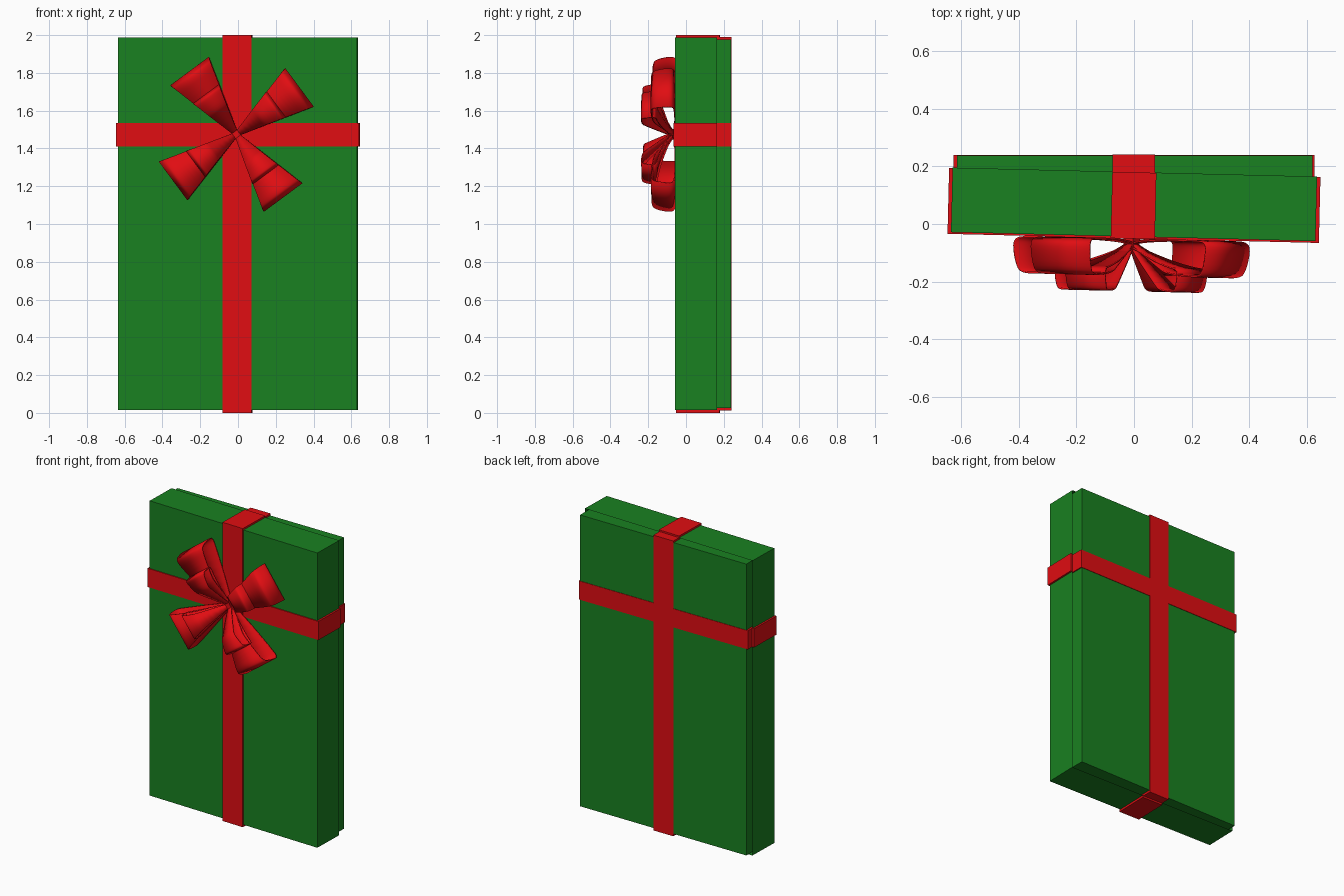
import bpy, bmesh, math
from mathutils import Matrix, Vector

if "Cube" in bpy.data.objects:
    bpy.data.objects.remove(bpy.data.objects["Cube"])


def material(name, color):
    m = bpy.data.materials.new(name)
    m.diffuse_color = color
    m.use_nodes = True
    m.node_tree.nodes["Principled BSDF"].inputs["Base Color"].default_value = m.diffuse_color
    return m


GREEN = material("green_paper", (0.01, 0.22, 0.015, 1))
RED = material("red_ribbon", (0.75, 0.004, 0.006, 1))

# the lid and bow sit slightly twisted on the base
PIVOT = Matrix.Translation((0, 0.065, 0))
TWIST = PIVOT @ Matrix.Rotation(math.radians(-1.4), 4, 'Z') @ PIVOT.inverted()


def finish(name, bm, mat, twist):
    if twist:
        bm.transform(TWIST)
    bmesh.ops.recalc_face_normals(bm, faces=bm.faces)
    me = bpy.data.meshes.new(name)
    bm.to_mesh(me)
    bm.free()
    me.materials.append(mat)
    ob = bpy.data.objects.new(name, me)
    bpy.context.collection.objects.link(ob)
    return ob


def box(name, x, y, z, mat, twist=False, hollow=0):
    bm = bmesh.new()
    size = [b - a for a, b in (x, y, z)]
    mid = [(a + b) / 2 for a, b in (x, y, z)]
    bmesh.ops.create_cube(bm, size=1, matrix=Matrix.Translation(mid) @ Matrix.Diagonal((*size, 1)))
    if hollow:  # open the back side, leaving a rim
        bm.normal_update()
        back = max(bm.faces, key=lambda f: f.calc_center_median().y)
        bmesh.ops.inset_region(bm, faces=[back], thickness=hollow)
        bmesh.ops.translate(bm, verts=back.verts, vec=(0, hollow - size[1], 0))
    return finish(name, bm, mat, twist)


# lid, open towards the back
box("lid", (-0.632, 0.632), (-0.044, 0.18), (0.014, 1.988), GREEN, True, 0.01)

# base tray inside the lid
box("base", (-0.613, 0.619), (0.0, 0.237), (0.026, 1.977), GREEN)

# ribbons on the lid: front strip plus the strips over the rim
for s, side in ((-1, "left"), (1, "right")):
    xs = sorted((s * 0.629, s * 0.644))
    box("lid_ribbon_" + side, xs, (-0.05, 0.179), (1.41, 1.535), RED, True)
for zs, side in (((0.0, 0.016), "bottom"), ((1.986, 2.0), "top")):
    box("lid_ribbon_" + side, (-0.078, 0.075), (-0.051, 0.179), zs, RED, True)
box("lid_ribbon_across", (-0.644, 0.644), (-0.05, -0.04), (1.41, 1.535), RED, True)
box("lid_ribbon_upright", (-0.078, 0.075), (-0.051, -0.04), (0.0, 2.0), RED, True)

# ribbons on the base, wrapping round the back
box("base_ribbon_across", (-0.626, 0.626), (0.15, 0.240), (1.41, 1.535), RED)
box("base_ribbon_upright", (-0.075, 0.073), (0.15, 0.241), (0.012, 1.989), RED)

# bow loops: closed profile of (radius, height), ribbon widens outwards
BIG = [(0.01, 0.01), (0.15, 0.0), (0.36, 0.0), (0.408, 0.004), (0.42, 0.035),
       (0.402, 0.115), (0.375, 0.13), (0.33, 0.13), (0.2, 0.122), (0.15, 0.098), (0.01, 0.025)]
SMALL = [(0.01, 0.025), (0.14, 0.075), (0.22, 0.095), (0.258, 0.1), (0.268, 0.12),
         (0.258, 0.175), (0.24, 0.185), (0.165, 0.18), (0.135, 0.155), (0.01, 0.04)]
CENTRE = Vector((-0.005, -0.05, 1.475))


def rounded(pts, steps=2):
    for _ in range(steps):
        out = []
        for (ax, ay), (bx, by) in zip(pts, pts[1:] + pts[:1]):
            out += [(ax * .75 + bx * .25, ay * .75 + by * .25),
                    (ax * .25 + bx * .75, ay * .25 + by * .75)]
        pts = out
    return pts


def bow_loop(name, profile, angle):
    a = math.radians(angle)
    along = Vector((math.cos(a), 0, math.sin(a)))
    across = Vector((-math.sin(a), 0, math.cos(a)))
    bm = bmesh.new()
    rows = []
    for r, h in rounded(profile):
        p = CENTRE + along * r + Vector((0, -h, 0))
        half = 0.012 + 0.275 * r
        rows.append([bm.verts.new(p + across * half * s) for s in (-1, 1)])
    for p, q in zip(rows, rows[1:] + rows[:1]):
        bm.faces.new((p[0], p[1], q[1], q[0]))
    ob = finish(name, bm, RED, True)
    sol = ob.modifiers.new("thickness", 'SOLIDIFY')
    sol.thickness = 0.006
    sol.offset = -1
    bpy.ops.object.select_all(action='DESELECT')
    ob.select_set(True)
    bpy.context.view_layer.objects.active = ob
    bpy.ops.object.shade_smooth_by_angle(angle=math.radians(40))


for i in range(4):
    bow_loop(f"bow_big_loop_{i + 1}", BIG, 36.5 + 90 * i)
    bow_loop(f"bow_small_loop_{i + 1}", SMALL, 36.5 + 90 * i)

# knot in the middle of the bow
bm = bmesh.new()
bmesh.ops.create_cube(bm, size=1, matrix=Matrix.Translation(CENTRE + Vector((0, -0.02, 0)))
                      @ Matrix.Rotation(math.radians(-36.5), 4, 'Y') @ Matrix.Diagonal((0.04, 0.045, 0.04, 1)))
finish("bow_knot", bm, RED, True)
